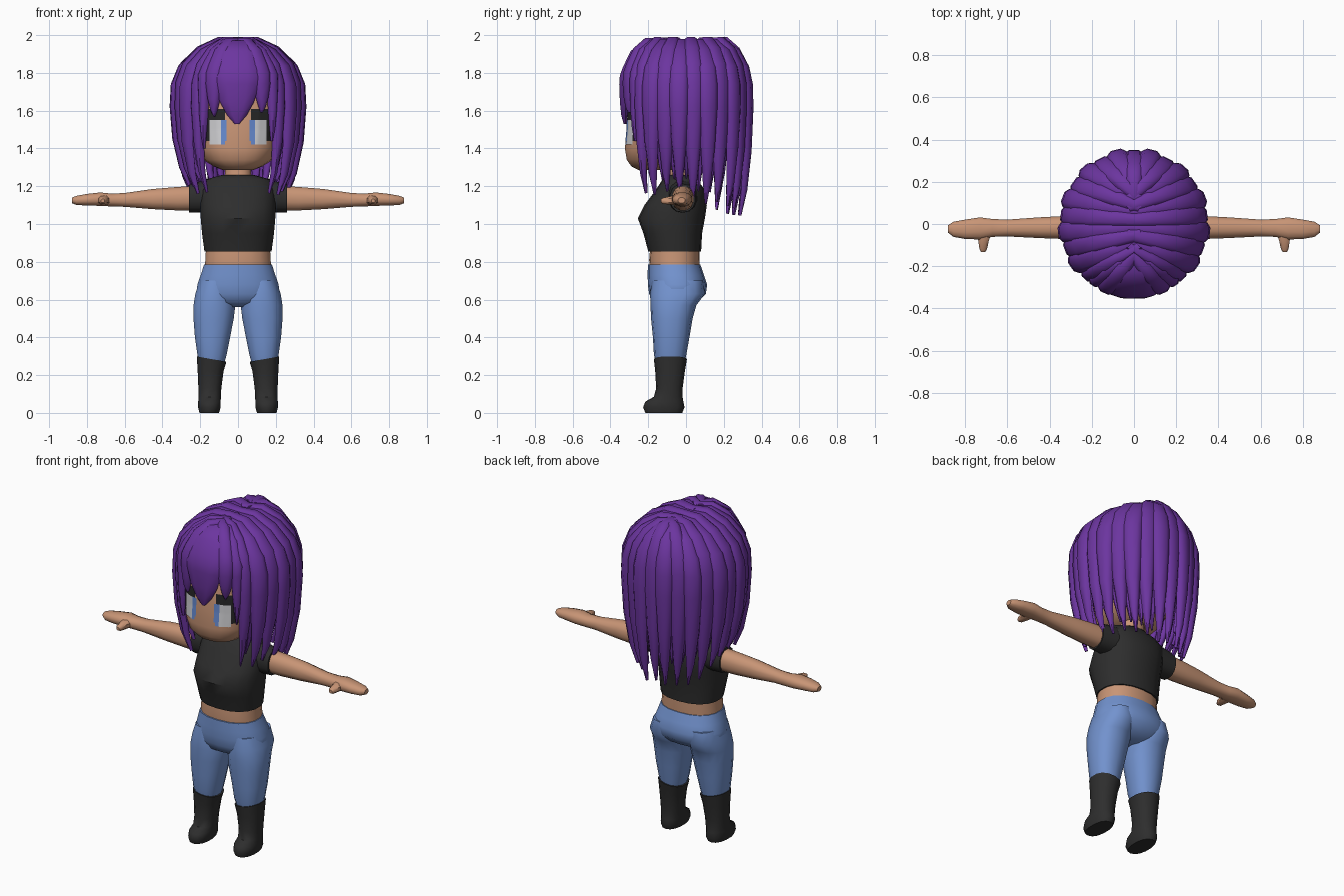
import bpy, bmesh, math, random
from mathutils import Vector
from mathutils.bvhtree import BVHTree

if "Cube" in bpy.data.objects:
    bpy.data.objects.remove(bpy.data.objects["Cube"])

random.seed(4)


def material(name, rgb):
    m = bpy.data.materials.new(name)
    m.diffuse_color = (*rgb, 1)
    m.use_nodes = True
    m.node_tree.nodes["Principled BSDF"].inputs["Base Color"].default_value = m.diffuse_color
    return m


SKIN = material("skin", (0.58, 0.30, 0.18))
PURPLE = material("purple_hair", (0.15, 0.036, 0.35))
BLACK = material("black_cloth", (0.027, 0.027, 0.027))
DENIM = material("blue_denim", (0.17, 0.29, 0.62))
WHITE = material("eye_white", (0.62, 0.62, 0.64))
IRIS = material("eye_blue", (0.13, 0.25, 0.62))
DARK = material("eye_dark", (0.02, 0.02, 0.02))


def finish(name, bm, mats, angle=45, mirror=False):
    bmesh.ops.recalc_face_normals(bm, faces=bm.faces)
    me = bpy.data.meshes.new(name)
    bm.to_mesh(me)
    bm.free()
    for m in mats:
        me.materials.append(m)
    me.shade_smooth()
    me.set_sharp_from_angle(angle=math.radians(angle))
    ob = bpy.data.objects.new(name, me)
    bpy.context.collection.objects.link(ob)
    if mirror:
        ob.modifiers.new("mirror", 'MIRROR').use_mirror_merge = False
    return ob


def skin_rings(bm, rings):
    rows = [[bm.verts.new(p) for p in r] for r in rings]
    n = len(rows[0])
    for a, b in zip(rows, rows[1:]):
        for i in range(n):
            bm.faces.new((a[i], a[(i + 1) % n], b[(i + 1) % n], b[i]))
    bm.faces.new(rows[0])
    bm.faces.new(rows[-1])


def loft(name, axis, rings, mat, n=14, power=2.3, mirror=False, tilt=0):
    """Rings are (position, low_a, high_a, low_b, high_b) along the axis.
    tilt raises the outer side of the first ring."""
    bm = bmesh.new()
    out = []
    for k, (pos, a0, a1, b0, b1) in enumerate(rings):
        ring = []
        for i in range(n):
            t = 2 * math.pi * (i + 0.5) / n
            c, s = math.cos(t), math.sin(t)
            a = (a0 + a1) / 2 + (a1 - a0) / 2 * math.copysign(abs(c) ** (2 / power), c)
            b = (b0 + b1) / 2 + (b1 - b0) / 2 * math.copysign(abs(s) ** (2 / power), s)
            p = pos + (tilt * c if k == 0 else 0)
            ring.append({'x': (p, a, b), 'y': (a, p, b), 'z': (a, b, p)}[axis])
        out.append(ring)
    skin_rings(bm, out)
    return finish(name, bm, [mat], mirror=mirror)


# Head and neck
head = loft("head", 'z', [
    (1.285, -.08, .08, -.25, -.02), (1.305, -.13, .13, -.29, .04),
    (1.34, -.185, .185, -.315, .10), (1.40, -.215, .215, -.325, .16),
    (1.50, -.235, .235, -.315, .21), (1.65, -.245, .245, -.31, .24),
    (1.80, -.22, .22, -.26, .22), (1.90, -.14, .14, -.17, .16),
    (1.94, -.05, .05, -.06, .07)], SKIN, n=24, power=2.5)
loft("neck", 'z', [(1.22, -.08, .08, -.10, .05), (1.27, -.07, .07, -.09, .045),
                   (1.33, -.07, .07, -.09, .045)], SKIN)

# Eyes: thin patches laid on the face, coloured by column and row
hb = bmesh.new()
hb.from_mesh(head.data)
tree = BVHTree.FromBMesh(hb)
hb.free()
bm = bmesh.new()
nx, nz = 13, 19
grid = {}
for i in range(nx + 1):
    for j in range(nz + 1):
        x, z = .06 + .01 * i, 1.42 + .01 * j
        hit = tree.ray_cast(Vector((x, -1, z)), Vector((0, 1, 0)))[0]
        grid[i, j] = bm.verts.new((x, hit.y - .005, z))
for i in range(nx):
    for j in range(nz):
        lash_gap = j >= 13 and (i < 1 or i > 10)
        low_gap = (j < 2 and (i < 1 or i > 8)) or (i > 11 and not 5 < j < 11)
        if lash_gap or low_gap:
            continue
        f = bm.faces.new((grid[i, j], grid[i + 1, j], grid[i + 1, j + 1], grid[i, j + 1]))
        if j >= 13 or (i >= 9 and j >= 2):
            f.material_index = 2
        elif i < 3:
            f.material_index = 1
bmesh.ops.delete(bm, geom=[v for v in bm.verts if not v.link_faces], context='VERTS')
finish("eyes", bm, [WHITE, IRIS, DARK], mirror=True)

# Torso
loft("shirt", 'z', [
    (.855, -.18, .18, -.20, .08), (.95, -.193, .193, -.225, .085),
    (1.03, -.20, .20, -.255, .10), (1.10, -.20, .20, -.22, .11),
    (1.18, -.20, .20, -.16, .10), (1.235, -.175, .175, -.125, .06),
    (1.26, -.085, .085, -.10, .045)], BLACK, n=18)
loft("midriff", 'z', [(.75, -.18, .18, -.19, .07), (.81, -.175, .175, -.195, .072),
                      (.87, -.172, .172, -.19, .072)], SKIN, n=18)

# Arms, sleeves and thumbs
loft("sleeve", 'x', [(.14, -.10, .06, 1.06, 1.235), (.20, -.09, .055, 1.06, 1.225),
                     (.26, -.085, .05, 1.062, 1.212)], BLACK, mirror=True)
loft("arm", 'x', [
    (.20, -.075, .042, 1.07, 1.205), (.32, -.073, .04, 1.07, 1.198),
    (.45, -.068, .033, 1.077, 1.187), (.60, -.06, .022, 1.09, 1.165),
    (.67, -.062, .025, 1.092, 1.162), (.73, -.075, .033, 1.095, 1.168),
    (.80, -.072, .022, 1.097, 1.16), (.855, -.062, .012, 1.10, 1.15),
    (.88, -.042, -.005, 1.11, 1.14)], SKIN, n=12, mirror=True)
loft("thumb", 'y', [(-.03, .665, .755, 1.10, 1.155), (-.075, .685, .74, 1.10, 1.15),
                    (-.12, .695, .733, 1.105, 1.14), (-.133, .705, .725, 1.112, 1.132)],
     SKIN, n=8, mirror=True)

# Trousers and boots
loft("trouser_hips", 'z', [
    (.785, -.182, .182, -.202, .076), (.73, -.20, .20, -.203, .095),
    (.68, -.218, .218, -.202, .112), (.63, -.222, .222, -.195, .105),
    (.585, -.19, .19, -.175, .06), (.56, -.08, .08, -.13, .01)], DENIM, n=18)
loft("trouser_leg", 'z', [
    (.70, .03, .205, -.18, .09), (.63, .015, .228, -.19, .10),
    (.57, .012, .238, -.188, .055), (.50, .02, .238, -.185, .035),
    (.40, .04, .23, -.175, .018), (.31, .058, .217, -.17, .002),
    (.25, .075, .205, -.155, -.01)], DENIM, mirror=True)
loft("boot", 'z', [
    (.285, .06, .22, -.17, .005), (.22, .075, .215, -.163, -.006),
    (.13, .087, .211, -.158, -.018), (.085, .09, .21, -.17, -.018),
    (.06, .09, .212, -.215, -.014), (.03, .09, .213, -.227, -.008),
    (0, .10, .205, -.215, -.02)], BLACK, mirror=True, tilt=.015)

# Hair: a cap under tapered locks that fall from a central parting
bm = bmesh.new()
bmesh.ops.create_uvsphere(bm, u_segments=24, v_segments=14, radius=1)
for v in bm.verts:
    v.co = Vector((v.co.x * .285, v.co.y * .29 + .035, v.co.z * .33 + 1.62))
bmesh.ops.delete(bm, geom=[v for v in bm.verts if v.co.z < 1.44], context='VERTS')
finish("hair_cap", bm, [PURPLE])

WIDTHS = (.55, .75, .9, 1, 1, .95, .72, .42, .1)
REACH = (-.12, .3, .62, .87, .98, 1, .97, .88, .76)
FRINGE_REACH = (-.05, .35, .68, .9, .99, 1.01, 1.01, 1, .98)


def lock(bm, deg, radius, tip, width, fringe=False, thick=.03, top=1.967):
    phi = math.radians(deg)
    d = Vector((math.cos(phi), math.sin(phi), 0))
    side = Vector((-d.y, d.x, 0))
    outer = d * radius
    root = Vector((0, .16 * d.y, 0))
    low = 1.74 if fringe else 1.66
    heights = [top, top, top - .05, top - .13, top - (.17 if fringe else .22)]
    heights += [low + (tip - low) * k for k in (0 if fringe else .08, .45, .78, 1)]
    reach = FRINGE_REACH if fringe else REACH
    path = [root + (outer - root) * f + Vector((0, 0, z)) for f, z in zip(reach, heights)]
    rings = []
    for i, p in enumerate(path):
        t = (path[min(i + 1, 8)] - path[max(i - 1, 0)]).normalized()
        up = side.cross(t) * -1
        if up.dot(d + Vector((0, 0, 1))) < 0:
            up = -up
        w, h = width * WIDTHS[i], thick * (WIDTHS[i] ** .5)
        rings.append([p + side * (w * a) + up * (h * b) for a, b in
                      ((1, -.3), (.85, .4), (.45, .95), (-.45, .95),
                       (-.85, .4), (-1, -.3), (-.5, -.8), (.5, -.8))])
    skin_rings(bm, rings)


# Outer and inner rows of long locks around sides and back
bm = bmesh.new()
COUNT = 21
for k in range(COUNT):
    deg = -48 + 276 * k / (COUNT - 1)
    back = max(0, math.sin(math.radians(deg)))
    edge = k in (0, COUNT - 1)
    tip = 1.18 - .12 * back ** .6 + random.uniform(-.03, .03)
    lock(bm, deg, .322 + .012 * (k % 2), tip, .042 if edge else .056,
         top=1.967 - .012 * (k % 2))
finish("long_hair_locks", bm, [PURPLE], 50)
bm = bmesh.new()
for k in range(COUNT - 1):
    deg = -41 + 262 * k / (COUNT - 2)
    back = max(0, math.sin(math.radians(deg)))
    lock(bm, deg, .30, 1.22 - .08 * back + random.uniform(-.03, .03), .045, top=1.945)
finish("inner_hair_locks", bm, [PURPLE], 50)

# Fringe: one wide lock with narrower ones on each side
bm = bmesh.new()
lock(bm, -91, .325, 1.53, .125, True, .028, 1.95)
for s in (-1, 1):
    lock(bm, -90 + 23 * s, .328, 1.58 + .01 * s, .05, True, .028, 1.965)
    lock(bm, -90 + 34 * s, .325, 1.42 + .02 * s, .036, True, .026, 1.96)
finish("fringe", bm, [PURPLE], 50)
